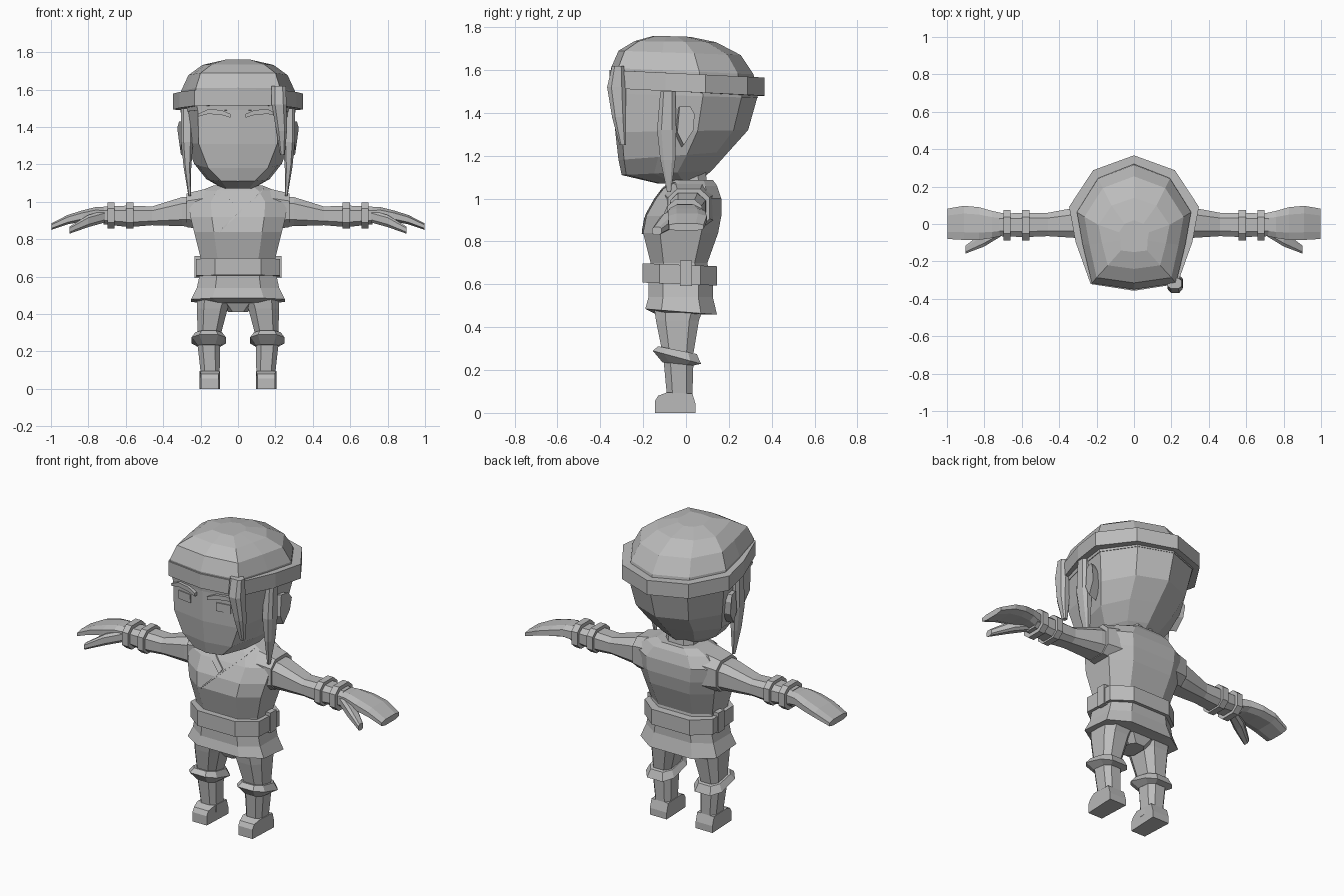
import bpy, bmesh
from mathutils import Vector
from mathutils.bvhtree import BVHTree

GREY = bpy.data.materials.new("plain grey")
GREY.diffuse_color = (0.5, 0.5, 0.5, 1)


def build(name, verts, faces):
    me = bpy.data.meshes.new(name)
    bm = bmesh.new()
    vs = [bm.verts.new(v) for v in verts]
    for f in faces:
        bm.faces.new([vs[i] for i in f])
    bmesh.ops.recalc_face_normals(bm, faces=bm.faces)
    bm.to_mesh(me)
    bm.free()
    me.materials.append(GREY)
    ob = bpy.data.objects.new(name, me)
    bpy.context.collection.objects.link(ob)
    return ob


def loft(name, rings, closed=False):
    """Skin a list of equal-length rings; closed joins last ring to first."""
    n, m = len(rings[0]), len(rings)
    faces = [(r * n + i, r * n + (i + 1) % n, (r + 1) % m * n + (i + 1) % n, (r + 1) % m * n + i)
             for r in range(m if closed else m - 1) for i in range(n)]
    if not closed:
        faces += [range(n), range((m - 1) * n, m * n)]
    return build(name, [p for r in rings for p in r], faces)


def octagon(a0, a1, b0, b1, k=0.55):
    """Chamfered rectangle outline between a0..a1 and b0..b1."""
    ca, cb, ra, rb = (a0 + a1) / 2, (b0 + b1) / 2, (a1 - a0) / 2, (b1 - b0) / 2
    pts = [(1, -k), (1, k), (k, 1), (-k, 1), (-1, k), (-1, -k), (-k, -1), (k, -1)]
    return [(ca + a * ra, cb + b * rb) for a, b in pts]


def z_ring(x0, x1, y0, y1, z, tilt=0, k=0.55):
    return [(x, y, z + tilt * y) for x, y in octagon(x0, x1, y0, y1, k)]


def x_ring(x, y0, y1, z0, z1, s=1, k=0.55):
    return [(s * x, y, z) for y, z in octagon(y0, y1, z0, z1, k)]


def head_ring(zf, zb, yf, yb, w, wf):
    """Skull outline: flat wide face, widest behind the ears, pointed back."""
    d = yb - yf
    half = [(0, yf), (wf, yf + 0.03 * d / 0.6), (w * 0.9, yf + 0.36 * d), (w, yf + 0.62 * d),
            (w * 0.63, yb - 0.11 * d), (0, yb)]
    pts = half + [(-x, y) for x, y in half[-2:0:-1]]
    return [(x, y, zf + (zb - zf) * (y - yf) / d) for x, y in pts]


def prism(name, outline, thick):
    """Extrude a 3D outline by the vector thick."""
    t = Vector(thick)
    return loft(name, [outline, [Vector(p) + t for p in outline]])


# head and hair cap
head = loft("head", [head_ring(*r) for r in (
    (1.07, 1.08, -0.13, 0.06, 0.09, 0.06),
    (1.11, 1.13, -0.30, 0.12, 0.17, 0.09),
    (1.18, 1.22, -0.315, 0.20, 0.235, 0.16),
    (1.31, 1.32, -0.33, 0.29, 0.275, 0.21),
    (1.50, 1.48, -0.335, 0.335, 0.305, 0.215))])
loft("hair_cap", [head_ring(*r) for r in (
    (1.49, 1.47, -0.337, 0.335, 0.307, 0.217),
    (1.61, 1.58, -0.35, 0.315, 0.305, 0.225),
    (1.69, 1.67, -0.315, 0.255, 0.265, 0.20),
    (1.735, 1.73, -0.24, 0.14, 0.19, 0.14),
    (1.76, 1.755, -0.15, 0.02, 0.08, 0.07))])
# band round the head
outer, inner = (-0.357, 0.367, 0.347, 0.232), (-0.325, 0.32, 0.29, 0.20)
loft("head_band", [head_ring(1.515, 1.48, *outer), head_ring(1.60, 1.565, *outer),
                   head_ring(1.60, 1.565, *inner), head_ring(1.515, 1.48, *inner)], True)
# loose strand on the forehead
loft("front_strand", [
    z_ring(0.18, 0.255, -0.345, -0.29, 1.62),
    z_ring(0.18, 0.26, -0.368, -0.28, 1.52),
    z_ring(0.205, 0.262, -0.345, -0.28, 1.38),
    z_ring(0.225, 0.25, -0.31, -0.28, 1.25)])

# neck and torso
loft("neck", [z_ring(-0.1, 0.1, -0.09, 0.11, 0.98), z_ring(-0.085, 0.085, -0.07, 0.09, 1.14)])
torso = loft("tunic", [z_ring(*r) for r in (
    (-0.205, 0.205, -0.165, 0.115, 0.60),
    (-0.20, 0.20, -0.165, 0.10, 0.70),
    (-0.235, 0.235, -0.20, 0.15, 0.84),
    (-0.255, 0.255, -0.185, 0.165, 0.92),
    (-0.265, 0.265, -0.14, 0.165, 1.0),
    (-0.20, 0.20, -0.095, 0.145, 1.06),
    (-0.13, 0.13, -0.07, 0.125, 1.088))])
loft("skirt", [z_ring(-0.205, 0.205, -0.175, 0.125, 0.61),
               z_ring(-0.22, 0.22, -0.175, 0.125, 0.54),
               z_ring(-0.25, 0.25, -0.19, 0.145, 0.47, -0.08),
               z_ring(-0.19, 0.19, -0.14, 0.10, 0.46)])
loft("belt", [z_ring(-0.224, 0.224, -0.203, 0.145, z, -0.04) for z in (0.60, 0.69)])
for s in (-1, 1):
    prism("belt_clasp", [(s * 0.20, -0.027, 0.592), (s * 0.20, 0.027, 0.592),
                         (s * 0.20, 0.027, 0.71), (s * 0.20, -0.027, 0.71)], (s * 0.032, 0, 0))
loft("pelvis", [z_ring(-0.05, 0.05, -0.09, 0.05, 0.41), z_ring(-0.15, 0.15, -0.13, 0.08, 0.49)])


# thin plates laid on a front-facing surface
def lay_on(name, target, rows, offset):
    tree = BVHTree.FromPolygons([v.co for v in target.data.vertices],
                                [p.vertices for p in target.data.polygons])
    verts = []
    for depth in (-offset, 0.004):
        for row in rows:
            for x, z in row:
                hit = tree.ray_cast(Vector((x, -2, z)), Vector((0, 1, 0)))[0]
                verts.append((x, (hit.y if hit else -0.3) + depth, z))
    n = len(rows)
    rings = [[verts[2 * i], verts[2 * i + 1], verts[2 * (n + i) + 1], verts[2 * (n + i)]]
             for i in range(n)]
    return loft(name, rings)


def fold(name, a, b, width, steps=6):
    rows = []
    for i in range(steps + 1):
        x, z = (a[k] + (b[k] - a[k]) * i / steps for k in (0, 1))
        rows.append([(x, z), (x + width * 0.6, z + width)])
    lay_on(name, torso, rows, 0.008)


fold("right_lapel", (-0.125, 1.04), (0.0, 0.94), 0.025)
fold("left_lapel", (0.125, 1.05), (-0.10, 0.835), 0.025)

for s in (-1, 1):
    # eyes and brows
    lay_on("eye", head, [[(s * x, 1.39), (s * x, 1.44)] for x in (0.085, 0.17)], 0.006)
    lay_on("brow", head, [[(s * x, z), (s * x, z + h)] for x, z, h in (
        (0.04, 1.45, 0.02), (0.09, 1.465, 0.026), (0.16, 1.47, 0.025), (0.215, 1.455, 0.015))], 0.02)
    # ear
    prism("ear", [(s * x, y, z) for x, y, z in (
        (0.25, -0.04, 1.42), (0.26, 0.01, 1.42), (0.27, 0.03, 1.385), (0.26, 0.025, 1.31),
        (0.25, -0.02, 1.24), (0.25, -0.05, 1.30))], (s * 0.055, 0.01, 0.01))
    # side lock of hair
    loft("side_lock", [z_ring(*sorted((s * a, s * b)), y0, y1, z) for a, b, y0, y1, z in (
        (0.24, 0.305, -0.12, -0.05, 1.50), (0.24, 0.305, -0.135, -0.045, 1.32),
        (0.25, 0.29, -0.12, -0.05, 1.18), (0.25, 0.265, -0.088, -0.07, 1.03))])
    # sleeve edge and arm
    loft("sleeve", [x_ring(x, *r, s) for x, *r in (
        (0.17, -0.10, 0.13, 0.85, 1.07), (0.275, -0.085, 0.11, 0.865, 1.045))])
    loft("arm", [x_ring(x, *r, s) for x, *r in (
        (0.20, -0.075, 0.10, 0.865, 1.03), (0.30, -0.075, 0.09, 0.87, 1.025),
        (0.46, -0.065, 0.06, 0.875, 0.975), (0.58, -0.07, 0.06, 0.865, 0.98),
        (0.72, -0.065, 0.055, 0.88, 0.975))])
    # wrist bands
    for x in (0.56, 0.66):
        loft("wrist_band", [x_ring(x + d, -0.087, 0.075, 0.857, 0.997, s) for d in (0, 0.038)])
    # hand bending down toward the fingertips
    loft("hand", [x_ring(x, *r, s) for x, *r in (
        (0.69, -0.06, 0.055, 0.885, 0.972), (0.76, -0.075, 0.07, 0.90, 0.972),
        (0.83, -0.085, 0.09, 0.895, 0.955), (0.91, -0.085, 0.097, 0.88, 0.93),
        (0.998, -0.08, 0.082, 0.85, 0.885))])
    # thumb
    loft("thumb", [x_ring(x, *r, s) for x, *r in (
        (0.71, -0.065, 0.0, 0.89, 0.955), (0.80, -0.12, -0.04, 0.865, 0.93),
        (0.90, -0.158, -0.115, 0.83, 0.868))])

    def leg_part(name, rows):
        loft(name, [z_ring(*sorted((s * a, s * b)), y0, y1, z, t) for a, b, y0, y1, z, t in rows])

    # leg, boot cuff, boot shaft
    leg_part("leg", [(0.03, 0.22, -0.15, 0.085, 0.50, 0), (0.055, 0.22, -0.14, 0.06, 0.43, 0),
                     (0.095, 0.215, -0.11, 0.035, 0.28, 0)])
    leg_part("boot_cuff", [(0.095, 0.215, -0.11, 0.035, 0.225, -0.1),
                           (0.065, 0.248, -0.155, 0.07, 0.248, -0.27),
                           (0.085, 0.228, -0.13, 0.05, 0.285, -0.2)])
    leg_part("boot_shaft", [(0.095, 0.218, -0.105, 0.035, 0.25, 0),
                            (0.098, 0.20, -0.09, 0.03, 0.09, 0),
                            (0.098, 0.20, -0.09, 0.03, 0.05, 0)])
    # foot
    side = [(-0.145, 0), (-0.145, 0.055), (-0.13, 0.08), (-0.09, 0.095),
            (0.03, 0.09), (0.045, 0.04), (0.045, 0)]
    foot = prism("foot", [(s * 0.095, y, z) for y, z in side], (s * 0.11, 0, 0))
    for v in foot.data.vertices:
        if v.co.y < -0.12:
            v.co.x = s * (0.15 + (abs(v.co.x) - 0.15) * 0.85)
